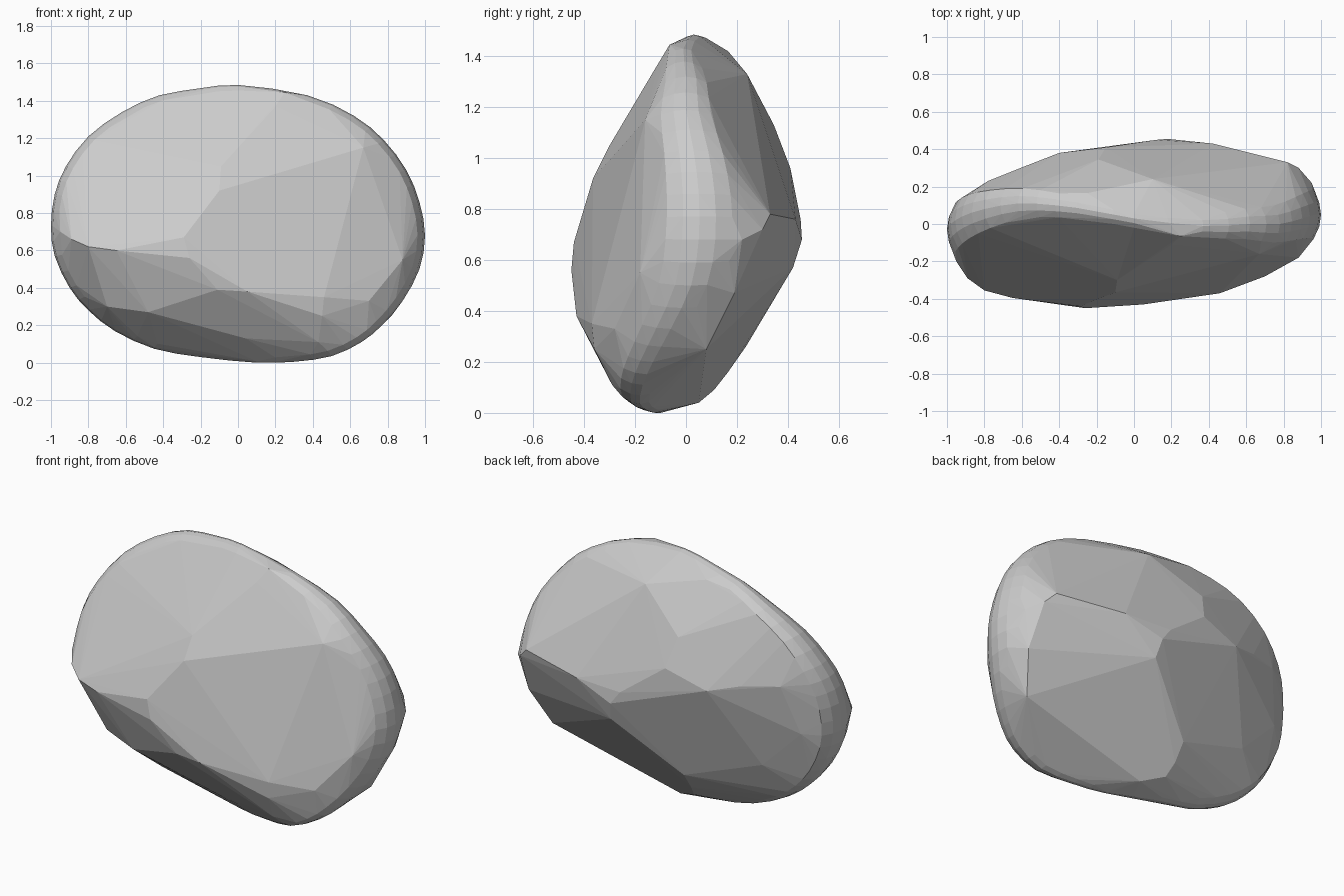
import bpy, bmesh
from mathutils import Vector

# Rounded rim of the stone: outline seen from the front, with its drift in y
rim = [(0, .03, 1.485), (.37, -.01, 1.43), (.62, 0, 1.32), (.78, 0, 1.19),
       (.9, .03, 1.03), (.97, .05, .86), (1, .05, .68), (.97, .02, .5),
       (.88, -.06, .33), (.77, -.13, .2), (.66, -.17, .11), (.5, -.18, .035),
       (.3, -.14, .005), (.1, -.1, 0), (-.2, -.03, .03), (-.45, -.03, .075),
       (-.66, -.03, .17), (-.8, -.03, .28), (-.9, -.04, .4), (-.98, -.04, .57),
       (-1, -.03, .73), (-.98, 0, .9), (-.92, .04, 1.05), (-.8, .08, 1.21),
       (-.62, .11, 1.34), (-.42, .1, 1.43), (-.2, .07, 1.465)]

# Corners of the broad facets on the front
front = [(-.26, -.45, .56), (-.29, -.44, .67), (-.1, -.365, .92),
         (-.09, -.3, 1.05), (.2, -.11, 1.37), (.67, -.16, 1.15),
         (.46, -.37, .35), (.05, -.43, .38), (-.11, -.425, .39),
         (.45, -.36, .25), (.43, -.29, .11), (-.48, -.3, .27),
         (-.7, -.23, .3), (-.65, -.395, .6), (-.8, -.355, .62),
         (-.89, -.29, .66), (-.95, -.2, .7), (.04, -.26, .13),
         (.7, -.28, .33), (.88, -.18, .55), (.25, -.065, 1.445)]

# Corners of the broad facets on the back
back = [(.12, .45, .76), (.18, .455, .68), (.2, .42, .57), (-.4, .38, .88),
        (-.58, .31, .93), (-.78, .23, .95), (-.86, .175, .95),
        (-.19, .345, 1.13), (-.15, .41, .96), (-.15, .235, .26),
        (-.62, .17, .42), (-.86, .15, .66), (-.15, .165, .16),
        (-.13, .11, .09), (0, .05, .04), (.82, .33, .78), (.42, .43, .76),
        (.88, .3, .72), (.95, .22, .68), (.9, .19, .47), (.82, .08, .25),
        (.1, .24, 1.33), (-.25, .165, 1.42)]


def smooth_loop(points):
    """Add a curved midpoint between each pair of outline points."""
    pts = [Vector(p) for p in points]
    n = len(pts)
    out = []
    for i in range(n):
        a, b, c, d = (pts[(i + k) % n] for k in (-1, 0, 1, 2))
        out += [b, (b + c) * .5625 - (a + d) * .0625]
    return out


bm = bmesh.new()
for p in front + back:
    bm.verts.new(p)

# Inset copies of the outline on both sides round off the rim
for x, y, z in smooth_loop(rim):
    for inset, spread in ((1, 0), (.99, .5), (.96, 1)):
        for side in (-1, 1):
            w = (.05 + .08 * x * x) * spread * side
            z_in = max(0, .74 + (z - .74) * inset)
            bm.verts.new((x * inset, y + w, z_in))

# Wrap everything in one convex faceted skin
bmesh.ops.remove_doubles(bm, verts=bm.verts, dist=.001)
bmesh.ops.convex_hull(bm, input=bm.verts)
loose = [v for v in bm.verts if not v.link_faces]
bmesh.ops.delete(bm, geom=loose, context='VERTS')
bmesh.ops.recalc_face_normals(bm, faces=bm.faces)

mesh = bpy.data.meshes.new("boulder")
bm.to_mesh(mesh)
bm.free()
boulder = bpy.data.objects.new("boulder", mesh)
bpy.context.collection.objects.link(boulder)
